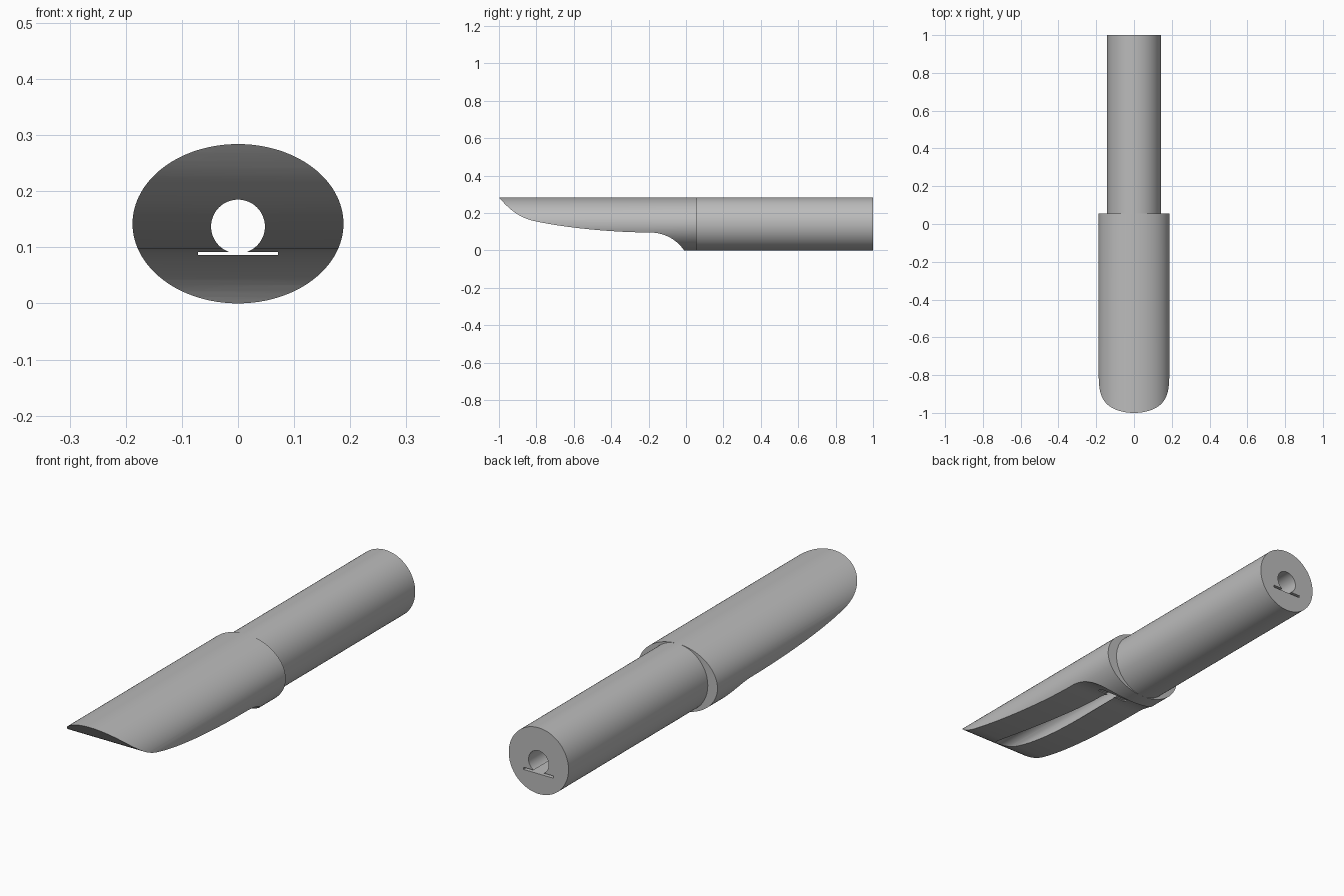
import bpy
import bmesh
import math
from mathutils import Vector
from mathutils.geometry import interpolate_bezier

cube = bpy.data.objects.get("Cube")
if cube:
    bpy.data.objects.remove(cube, do_unlink=True)

grey = bpy.data.materials.new("satin grey")
grey.use_nodes = True
colour = (0.5, 0.5, 0.5, 1)
grey.diffuse_color = colour
grey.node_tree.nodes["Principled BSDF"].inputs["Base Color"].default_value = colour

MID = 0.142      # height of the long axis
SHOULDER = 0.055  # where the body steps down to the shank


def prism(name, outline, start, end, along):
    """Extrude a closed 2D outline along x (outline in y, z) or y (outline in x, z)."""
    bm = bmesh.new()
    place = (lambda p: (start, p[0], p[1])) if along == "x" else (lambda p: (p[0], start, p[1]))
    face = bm.faces.new([bm.verts.new(place(p)) for p in outline])
    sweep = bmesh.ops.extrude_face_region(bm, geom=[face])
    move = Vector((end - start, 0, 0)) if along == "x" else Vector((0, end - start, 0))
    bmesh.ops.translate(bm, vec=move, verts=[v for v in sweep["geom"] if isinstance(v, bmesh.types.BMVert)])
    bmesh.ops.recalc_face_normals(bm, faces=bm.faces)
    mesh = bpy.data.meshes.new(name)
    bm.to_mesh(mesh)
    bm.free()
    mesh.materials.append(grey)
    obj = bpy.data.objects.new(name, mesh)
    bpy.context.collection.objects.link(obj)
    return obj


def ellipse(rx, rz, z, count):
    return [(rx * math.cos(math.tau * i / count), z + rz * math.sin(math.tau * i / count))
            for i in range(count)]


def carve(obj, cutters):
    bpy.ops.object.select_all(action="DESELECT")
    bpy.context.view_layer.objects.active = obj
    obj.select_set(True)
    for cutter in cutters:
        mod = obj.modifiers.new(cutter.name, "BOOLEAN")
        mod.operation = "DIFFERENCE"
        mod.solver = "EXACT"
        mod.object = cutter
        bpy.ops.object.modifier_apply(modifier=mod.name)
    bpy.ops.object.shade_smooth_by_angle(angle=math.radians(25))


# Oval body and round shank
body = prism("body", ellipse(0.188, MID, MID, 128), -1, SHOULDER, "y")
shank = prism("shank", ellipse(MID, MID, MID, 96), SHOULDER, 1, "y")

# Scooped underside: a steep tip, a long shallow run and a rounded heel
curves = [
    ((-1, 0.284), (-0.93, 0.2), (-0.87, 0.168), (-0.8, 0.155)),
    ((-0.8, 0.155), (-0.65, 0.122), (-0.4, 0.097), (-0.2, 0.096)),
    ((-0.2, 0.096), (-0.12, 0.098), (-0.05, 0.06), (-0.01, 0)),
]
scoop = [(-1.1, -0.05), (-1.1, 0.4)]
for a, b, c, d in curves:
    points = interpolate_bezier(*[Vector((*p, 0)) for p in (a, b, c, d)], 16)
    scoop += [(p.x, p.y) for p in points[:-1]]
scoop += [(-0.01, 0), (0.02, -0.05)]
scoop_cutter = prism("scoop_cutter", scoop, -0.4, 0.4, "x")

# Round bore through the whole length, and a thin flat slot beneath it
bore_cutter = prism("bore_cutter", ellipse(0.048, 0.048, 0.137, 48), -1.2, 1.2, "y")
slot = [(-0.071, 0.086), (0.071, 0.086), (0.071, 0.0955), (-0.071, 0.0955)]
slot_cutter = prism("slot_cutter", slot, -0.15, 1.2, "y")

carve(body, [scoop_cutter, bore_cutter, slot_cutter])
carve(shank, [bore_cutter, slot_cutter])

for cutter in (scoop_cutter, bore_cutter, slot_cutter):
    bpy.data.objects.remove(cutter, do_unlink=True)
